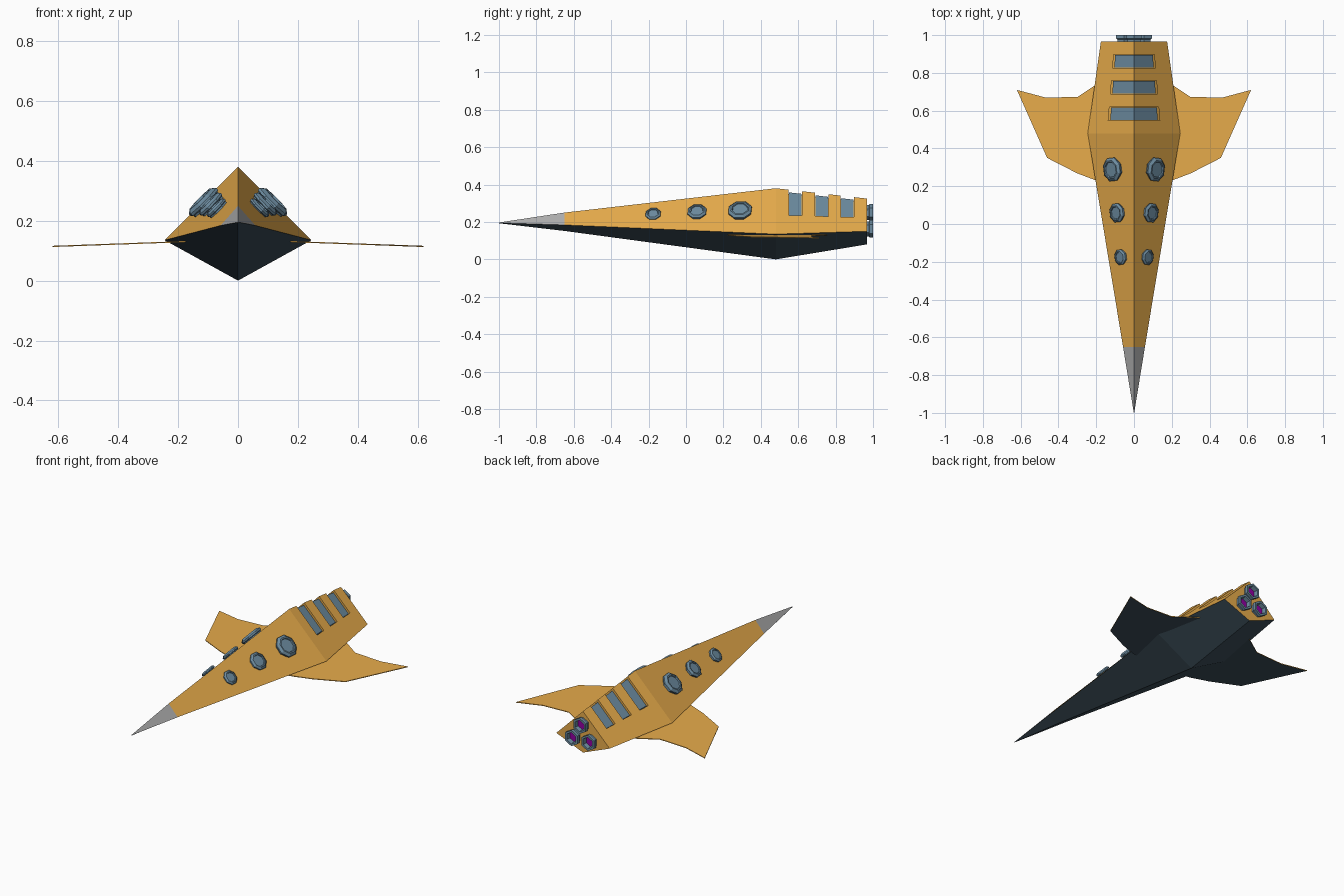
import bpy, bmesh, math
from mathutils import Vector, Matrix

if "Cube" in bpy.data.objects:
    bpy.data.objects.remove(bpy.data.objects["Cube"])


def material(name, rgb):
    m = bpy.data.materials.new(name)
    m.diffuse_color = (*rgb, 1)
    m.use_nodes = True
    m.node_tree.nodes["Principled BSDF"].inputs["Base Color"].default_value = m.diffuse_color
    return m


ORANGE = material("orange_paint", (0.80, 0.41, 0.07))
DARK = material("dark_underside", (0.045, 0.075, 0.10))
SLATE = material("slate_metal", (0.15, 0.26, 0.35))
GREY = material("nose_grey", (0.42, 0.42, 0.42))
PURPLE = material("engine_glow", (0.28, 0.0, 0.36))


def loft(name, rings, mats, pick=None):
    """Closed solid skinned through equal-sized rings; pick(centre, normal) gives material slot."""
    bm = bmesh.new()
    vs = [[bm.verts.new(p) for p in r] for r in rings]
    n = len(rings[0])
    for a, b in zip(vs, vs[1:]):
        for i in range(n):
            j = (i + 1) % n
            bm.faces.new((a[i], a[j], b[j], b[i]))
    bm.faces.new(vs[0])
    bm.faces.new(vs[-1])
    bmesh.ops.remove_doubles(bm, verts=bm.verts, dist=1e-5)
    bmesh.ops.recalc_face_normals(bm, faces=bm.faces)
    bm.normal_update()
    if pick:
        for f in bm.faces:
            f.material_index = pick(f.calc_center_median(), f.normal)
    me = bpy.data.meshes.new(name)
    bm.to_mesh(me)
    bm.free()
    for m in mats:
        me.materials.append(m)
    ob = bpy.data.objects.new(name, me)
    bpy.context.collection.objects.link(ob)
    return ob


# Hull stations: y, ridge z, side x, side z, keel z
STATIONS = [(-1.0, 0.197, 0.001, 0.195, 0.193), (-0.65, 0.25, 0.058, 0.184, 0.152),
            (0.48, 0.38, 0.245, 0.135, 0.0), (0.967, 0.325, 0.175, 0.15, 0.08)]


def section(y):
    for a, b in zip(STATIONS, STATIONS[1:]):
        if y <= b[0]:
            break
    f = (y - a[0]) / (b[0] - a[0])
    return [p + (q - p) * f for p, q in zip(a, b)]


def hull_slot(c, n):
    if n.y > 0.9:
        return 0
    if n.z < 0:
        return 1
    return 2 if c.y < -0.65 else 0


# Faceted diamond hull with grey nose top
hull = loft("hull", [[(0, y, t), (x, y, z), (0, y, k), (-x, y, z)]
                     for y, t, x, z, k in STATIONS], [ORANGE, DARK, GREY], hull_slot)


def chevron(name, y0, y1, reach, low, high, mats):
    """Band that straddles the roof ridge between y0 and y1."""
    rings = []
    for y in (y0, y1):
        _, t, sx, sz, _ = section(y)
        x, z = sx * reach, t + (sz - t) * reach
        rings.append([(-x, y, z + low), (0, y, t + low), (x, y, z + low),
                      (x, y, z + high), (0, y, t + high), (-x, y, z + high)])
    return loft(name, rings, mats)


# Recessed vents across the roof
for i, y in enumerate((0.584, 0.725, 0.862), 1):
    cutter = chevron(f"vent_cutter_{i}", y - 0.036, y + 0.036, 0.58, -0.022, 0.06, [])
    cutter.hide_render = True
    cutter.hide_viewport = False
    cutter.display_type = 'WIRE'
    mod = hull.modifiers.new(f"vent_{i}", 'BOOLEAN')
    mod.operation = 'DIFFERENCE'
    mod.solver = 'EXACT'
    mod.object = cutter
    chevron(f"vent_panel_{i}", y - 0.033, y + 0.033, 0.535, -0.03, -0.014, [SLATE])


def turned(name, profile, sides, place, mats, pick=None, turn=0.0):
    """Low-poly turned part from (radius, height) pairs, moved by matrix place."""
    rings = [[place @ Vector((r * math.cos(turn + 2 * math.pi * k / sides),
                              r * math.sin(turn + 2 * math.pi * k / sides), h))
              for k in range(sides)] for r, h in profile]
    return loft(name, rings, mats, pick)


# Octagonal side pods on the upper flanks
for i, (y, px, r) in enumerate(((0.29, 0.105, 0.066), (0.06, 0.083, 0.053), (-0.175, 0.066, 0.043)), 1):
    _, t, sx, sz, _ = section(y)
    _, t2, sx2, sz2, _ = section(y - 0.1)
    for side, s in (("right", 1), ("left", -1)):
        f = px / sx
        pos = Vector((s * px, y, t + (sz - t) * f))
        down = Vector((s * sx, 0, sz - t))
        fore = Vector((s * sx2 * f, y - 0.1, t2 + (sz2 - t2) * f)) - pos
        normal = down.cross(fore)
        if normal.z < 0:
            normal.negate()
        rot = normal.to_track_quat('Z', 'Y').to_matrix().to_4x4()
        h = r / 0.066
        turned(f"{side}_pod_{i}", [(r * 0.9, -0.012), (r * 0.9, 0.006 * h), (r, 0.01 * h), (r, 0.019 * h),
                                   (r * 0.78, 0.03 * h), (r * 0.66, 0.03 * h), (r * 0.62, 0.023 * h)],
               8, Matrix.Translation(pos) @ rot, [SLATE], turn=math.pi / 8)

# Three hexagonal engines with glowing cores
for name, x, z in (("top", 0, 0.25), ("right", 0.054, 0.163), ("left", -0.054, 0.163)):
    place = Matrix.Translation((x, 0, z)) @ Matrix.Rotation(-math.pi / 2, 4, 'X')
    turned(f"{name}_engine", [(0.04, 0.95), (0.04, 0.978), (0.047, 0.982), (0.047, 1.0),
                              (0.034, 1.0), (0.03, 0.975)], 6, place, [SLATE, PURPLE],
           lambda c, n: int(n.y > 0.9 and abs(c.y - 0.975) < 0.002), turn=math.pi / 6)

# Swept wings, orange above and dark below
OUTLINE = [(0.16, 0.22), (0.205, 0.232), (0.30, 0.268), (0.46, 0.35), (0.62, 0.71),
           (0.47, 0.67), (0.30, 0.672), (0.205, 0.735), (0.16, 0.76)]
for side, s in (("right", 1), ("left", -1)):
    loft(f"{side}_wing", [[(s * x, y, 0.137 - 0.036 * x + dz) for x, y in OUTLINE]
                          for dz in (-0.0025, 0.0015)], [ORANGE, DARK], lambda c, n: int(n.z < -0.5))
